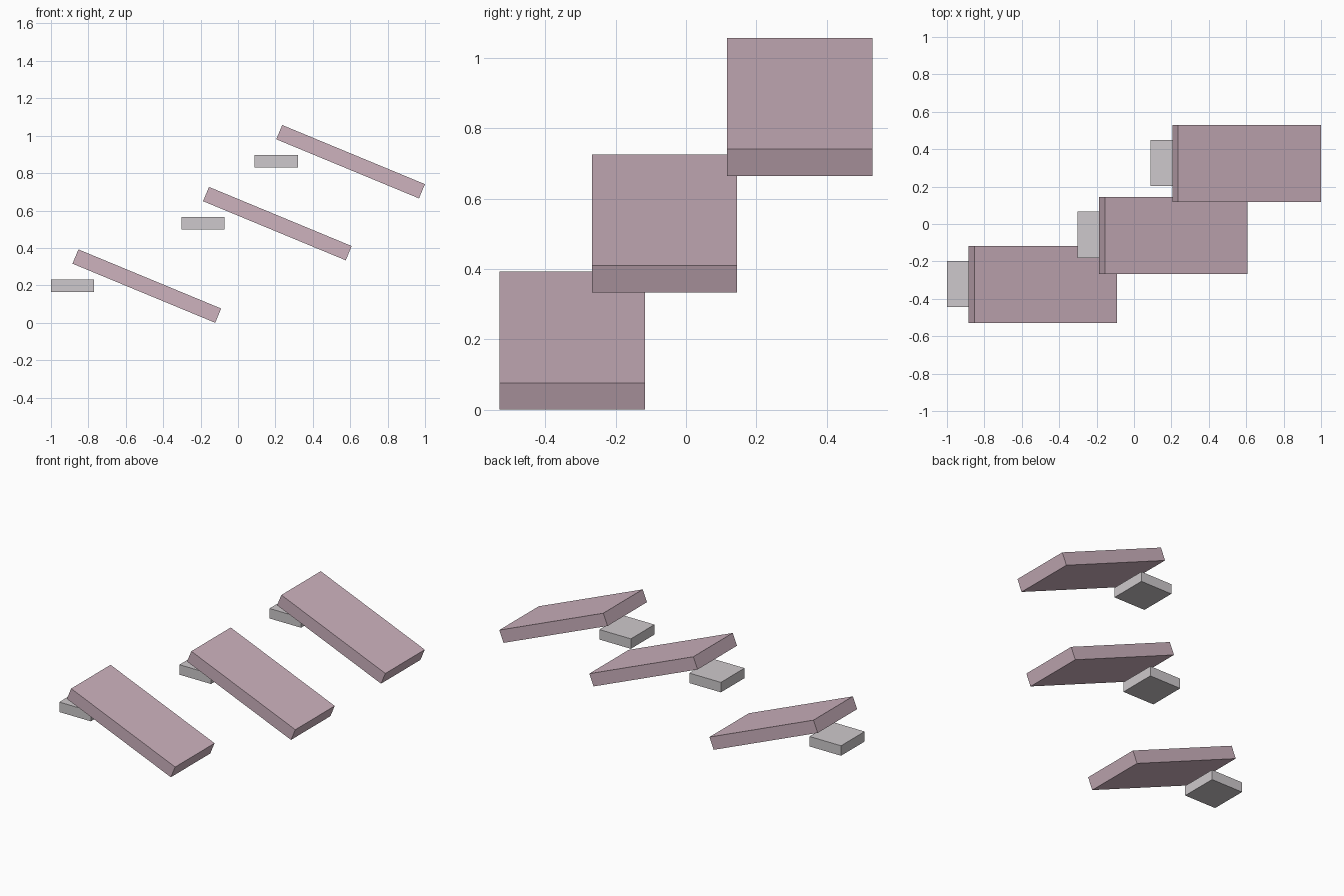
import bpy
import math
from mathutils import Vector

cube = bpy.data.objects.get("Cube")
if cube:
    bpy.data.objects.remove(cube, do_unlink=True)


def material(name, rgb):
    mat = bpy.data.materials.new(name)
    mat.use_nodes = True
    color = (*rgb, 1.0)
    mat.diffuse_color = color
    mat.node_tree.nodes["Principled BSDF"].inputs["Base Color"].default_value = color
    return mat


def box(name, center, size, mat, tilt=0.0):
    bpy.ops.mesh.primitive_cube_add(size=1, location=center, rotation=(0, tilt, 0))
    obj = bpy.context.object
    obj.name = name
    obj.scale = size
    obj.data.materials.append(mat)
    return obj


pink = material("dusty pink", (0.61, 0.445, 0.515))
grey = material("warm light grey", (0.615, 0.584, 0.602))

UNIT = 0.3304
TILT = math.radians(22.5)
slab_size = Vector((2.5, 1.25, 0.25)) * UNIT
block_size = Vector((0.7, 0.75, 0.2)) * UNIT
block_offset = Vector((-0.397, 0.003, 0.002))

# Three tilted slabs climbing like steps, each with a small block at its high end
steps = {
    "lower": (-0.4875, -0.3235, 0.196),
    "middle": (0.2105, -0.061, 0.53),
    "upper": (0.602, 0.3235, 0.861),
}
for label, center in steps.items():
    box(label + "_slab", center, slab_size, pink, TILT)
    box(label + "_block", Vector(center) + block_offset, block_size, grey)
